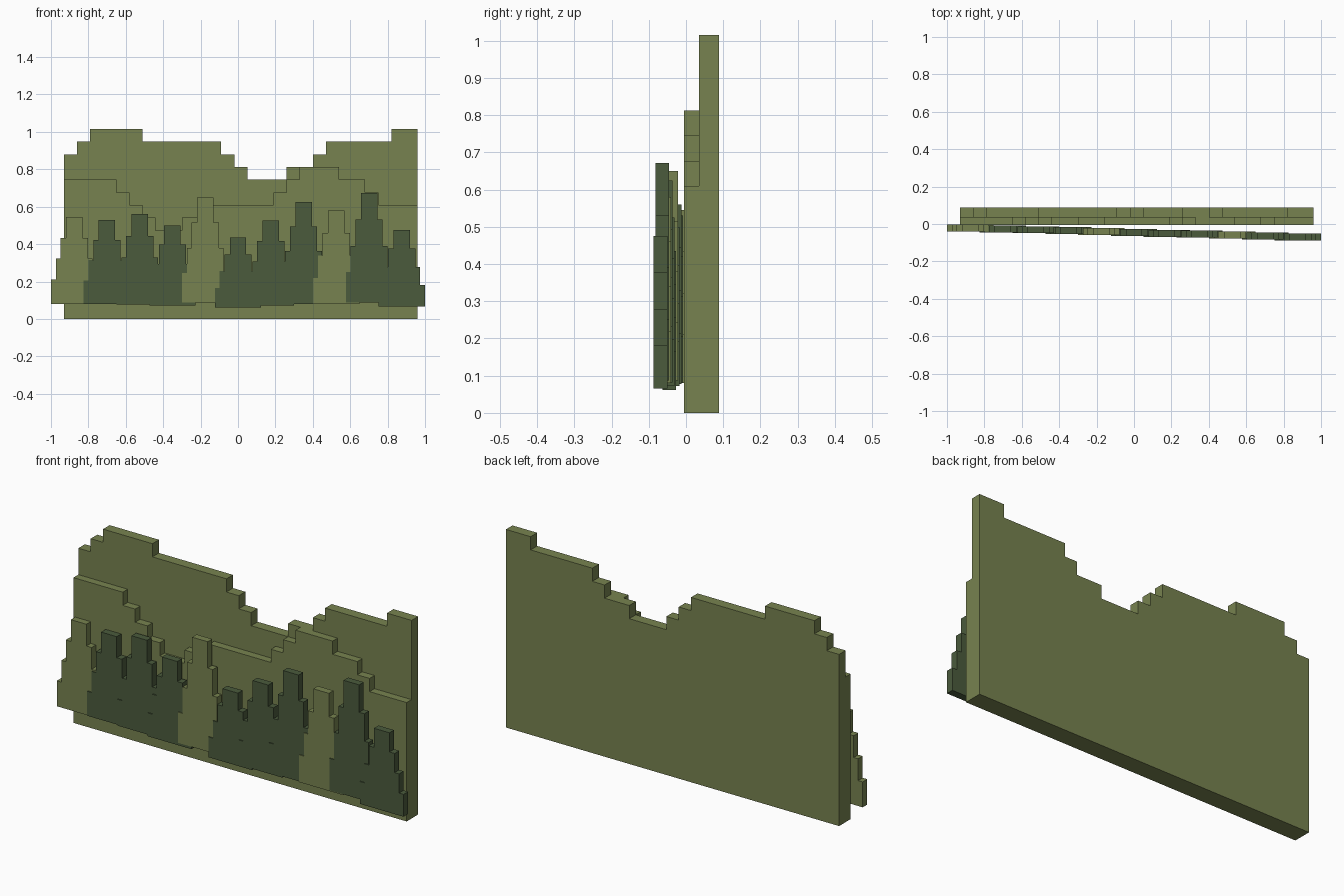
import bpy
import bmesh

cube = bpy.data.objects.get("Cube")
if cube:
    bpy.data.objects.remove(cube, do_unlink=True)


def make_material(name, rgb):
    mat = bpy.data.materials.new(name)
    mat.use_nodes = True
    mat.diffuse_color = (*rgb, 1)
    mat.node_tree.nodes["Principled BSDF"].inputs["Base Color"].default_value = (*rgb, 1)
    return mat


olive = make_material("olive green", (0.185, 0.226, 0.080))
pine = make_material("dark pine green", (0.070, 0.104, 0.046))


def slab(name, outline, y_front, y_back, mat):
    """Extrude an x-z outline from y_front to y_back."""
    bm = bmesh.new()
    face = bm.faces.new([bm.verts.new((x, y_front, z)) for x, z in outline])
    grown = bmesh.ops.extrude_face_region(bm, geom=[face])["geom"]
    moved = [v for v in grown if isinstance(v, bmesh.types.BMVert)]
    bmesh.ops.translate(bm, verts=moved, vec=(0, y_back - y_front, 0))
    bmesh.ops.recalc_face_normals(bm, faces=bm.faces)
    mesh = bpy.data.meshes.new(name)
    bm.to_mesh(mesh)
    bm.free()
    mesh.materials.append(mat)
    obj = bpy.data.objects.new(name, mesh)
    bpy.context.collection.objects.link(obj)
    return obj


CELL, LEVEL, LEFT = 0.07, 0.0677, -0.93


def skyline(runs):
    """Stepped outline from (column count, height level) runs."""
    x = LEFT
    points = [(x, 0)]
    for count, level in runs:
        points.append((x, level * LEVEL))
        x += count * CELL
        points.append((x, level * LEVEL))
    points.append((x, 0))
    return points


# Two stepped hill layers
far_hills = [(1, 13), (1, 14), (4, 15), (6, 14), (1, 13), (1, 12), (3, 11),
             (2, 12), (1, 13), (5, 14), (2, 15)]
near_hills = [(4, 11), (1, 10), (1, 9), (1, 8), (2, 7), (2, 8), (5, 9), (1, 10),
              (1, 11), (3, 12), (2, 11), (1, 10), (3, 9)]
slab("far_hills", skyline(far_hills), 0.035, 0.088, olive)
slab("near_hills", skyline(near_hills), -0.005, 0.035, olive)


# Row of stepped trees, each a little further forward than the last
TIERS = [(0.124, 0.28), (0.098, 0.52), (0.073, 0.76), (0.044, 1.0)]


def tree_outline(cx, base, top):
    right, low = [], base
    for half, share in TIERS:
        high = base + (top - base) * share
        right += [(half, low), (half, high)]
        low = high
    left = [(-x, z) for x, z in reversed(right)]
    return [(cx + x, z) for x, z in right + left]


trees = [(0.080, 0.545, olive), (0.080, 0.53, pine), (0.078, 0.56, pine),
         (0.072, 0.50, pine), (0.087, 0.65, olive), (0.062, 0.435, pine),
         (0.072, 0.525, pine), (0.081, 0.625, pine), (0.080, 0.58, olive),
         (0.087, 0.672, pine), (0.066, 0.475, pine)]
for i, (base, top, mat) in enumerate(trees):
    back = -0.003 - 0.0047 * i
    slab(f"tree_{i + 1}", tree_outline(-0.876 + 0.1752 * i, base, top),
         back - 0.037, back, mat)
